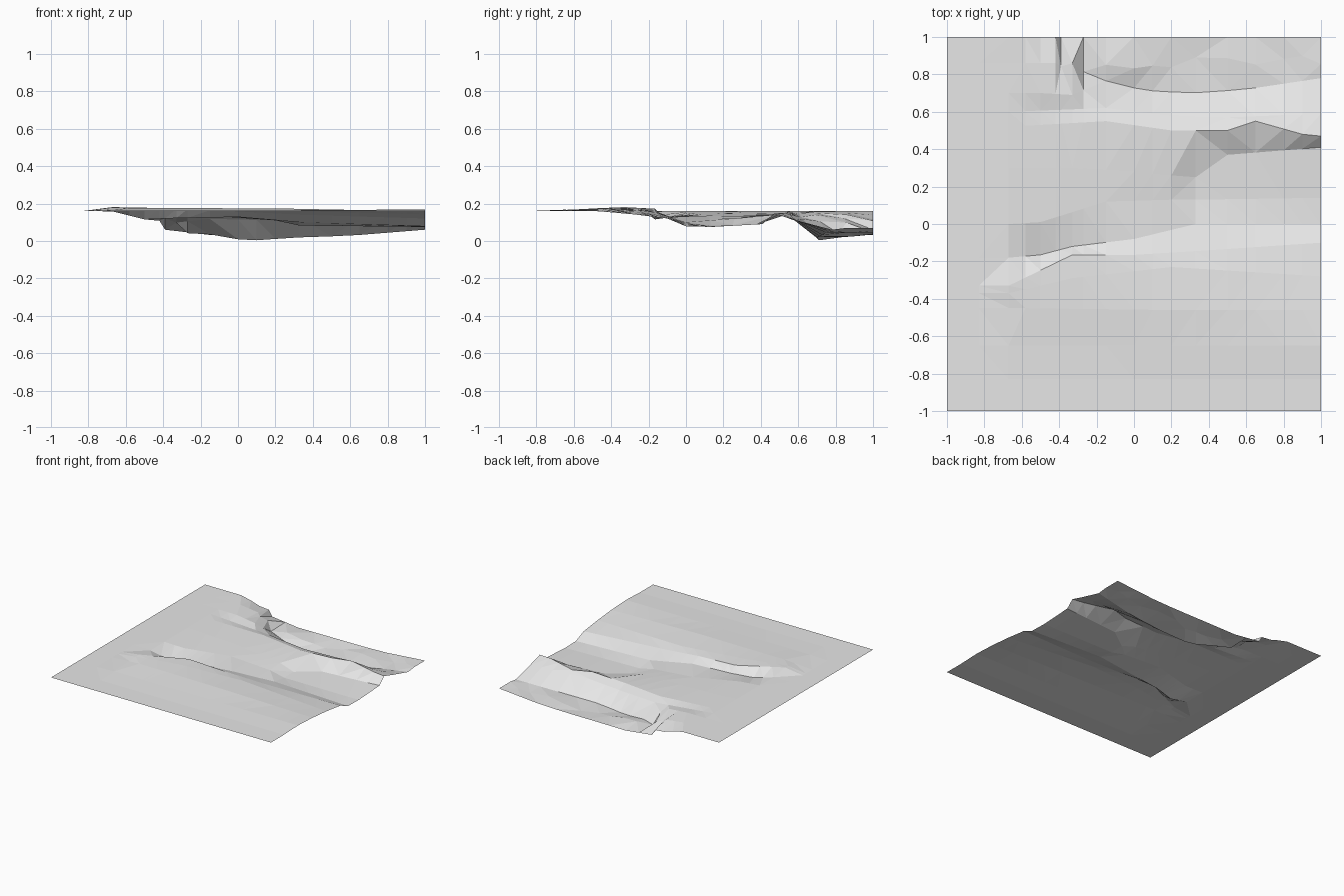
import bpy
import bmesh
import random

if "Cube" in bpy.data.objects:
    bpy.data.objects.remove(bpy.data.objects["Cube"])

random.seed(4)
FLAT = 0.16  # level of the flat left and front margins

# Cross stations along x; denser where the back gully begins
STATIONS = [-1, -.83, -.67, -.58, -.5, -.42, -.39, -.33, -.27, -.15,
            0, .1, .2, .33, .5, .65, .8, .9, 1]


def feature(points, rough=0.0):
    """Sample a terrain feature line (x, y, z) at every station."""
    y0 = points[0][1]
    pts = [(-1, y0, FLAT), (-.83, y0, FLAT)] + [p for p in points if p[0] > -.83]
    row = []
    for x in STATIONS:
        for a, b in zip(pts, pts[1:]):
            if a[0] <= x <= b[0]:
                t = (x - a[0]) / (b[0] - a[0])
                y = a[1] + t * (b[1] - a[1])
                z = a[2] + t * (b[2] - a[2])
                break
        if rough and x > -.4:
            z += random.uniform(-rough, rough)
            y += random.uniform(-rough, rough) * 3
        row.append((x, y, max(z, 0)))
    return row


# Front margin, swell and near shoulder
front = feature([(1, -1, FLAT)])
apron = feature([(1, -.83, FLAT)])
swell = feature([(-.67, -.65, .165), (1, -.65, .167)])
rise = feature([(-.6, -.45, .176), (.2, -.46, .174), (1, -.46, .158)])
shoulder = feature([(-.67, -.37, .179), (-.33, -.29, .176),
                    (.2, -.23, .162), (1, -.28, .142)])

# Near ridge and the gully that drops behind it
near_ridge = feature([(-.67, -.33, .181), (-.33, -.165, .172), (0, -.165, .158),
                      (.33, -.145, .14), (1, -.1, .12)])
gully = feature([(-.67, -.18, .158), (-.5, -.165, .115), (-.33, -.12, .122),
                 (0, -.08, .128), (.33, 0, .1), (1, 0, .078)])

# Valley floor widening to the right
floor_near = feature([(-.67, 0, .16), (-.5, .01, .15), (-.15, .12, .135),
                      (.2, .13, .11), (.33, .13, .082), (1, .14, .075)])
floor_far = feature([(-.67, .3, .16), (-.33, .3, .147), (0, .28, .132),
                     (.2, .26, .12), (.33, .25, .085), (.5, .37, .088), (1, .41, .09)])

# Far ridge, cliff and rough low ground at the back
far_ridge = feature([(-.67, .52, .16), (-.15, .55, .142), (.2, .5, .137),
                     (.5, .5, .15), (.65, .55, .145), (.9, .48, .148), (1, .47, .145)])
cliff = feature([(-.67, .6, .16), (-.15, .62, .118), (.2, .58, .11),
                 (.5, .57, .125), (1, .59, .11)])
cliff_foot = feature([(-.5, .7, .158), (-.33, .69, .14), (-.15, .765, .035),
                      (.05, .715, 0), (.3, .7, .018), (.6, .72, .028), (1, .78, .06)])
low_ground = feature([(-.58, .86, .159), (-.42, .86, .14), (-.33, .88, .1),
                      (-.27, .82, .05), (.1, .86, .025), (.6, .87, .035),
                      (1, .88, .062)], rough=.01)
back = feature([(-.65, 1, FLAT), (-.5, 1, .115), (-.42, 1, .108), (-.39, 1, .06),
                (-.15, 1, .032), (.09, 1, .034), (.43, 1, .035), (.63, 1, .04),
                (1, 1, .07)])

rows = [front, apron, swell, rise, shoulder, near_ridge, gully, floor_near,
        floor_far, far_ridge, cliff, cliff_foot, low_ground, back]

# Skin the feature lines into one faceted open sheet
bm = bmesh.new()
grid = [[bm.verts.new(p) for p in row] for row in rows]
for r0, r1 in zip(grid, grid[1:]):
    for i in range(len(STATIONS) - 1):
        bm.faces.new((r0[i], r0[i + 1], r1[i + 1], r1[i]))
bmesh.ops.triangulate(bm, faces=bm.faces[:], quad_method='SHORT_EDGE')
mesh = bpy.data.meshes.new("terrain")
bm.to_mesh(mesh)
bm.free()

grey = bpy.data.materials.new("light grey")
grey.diffuse_color = (.8, .8, .8, 1)
grey.use_nodes = True
grey.node_tree.nodes["Principled BSDF"].inputs["Base Color"].default_value = grey.diffuse_color
mesh.materials.append(grey)
terrain = bpy.data.objects.new("terrain", mesh)
bpy.context.collection.objects.link(terrain)
